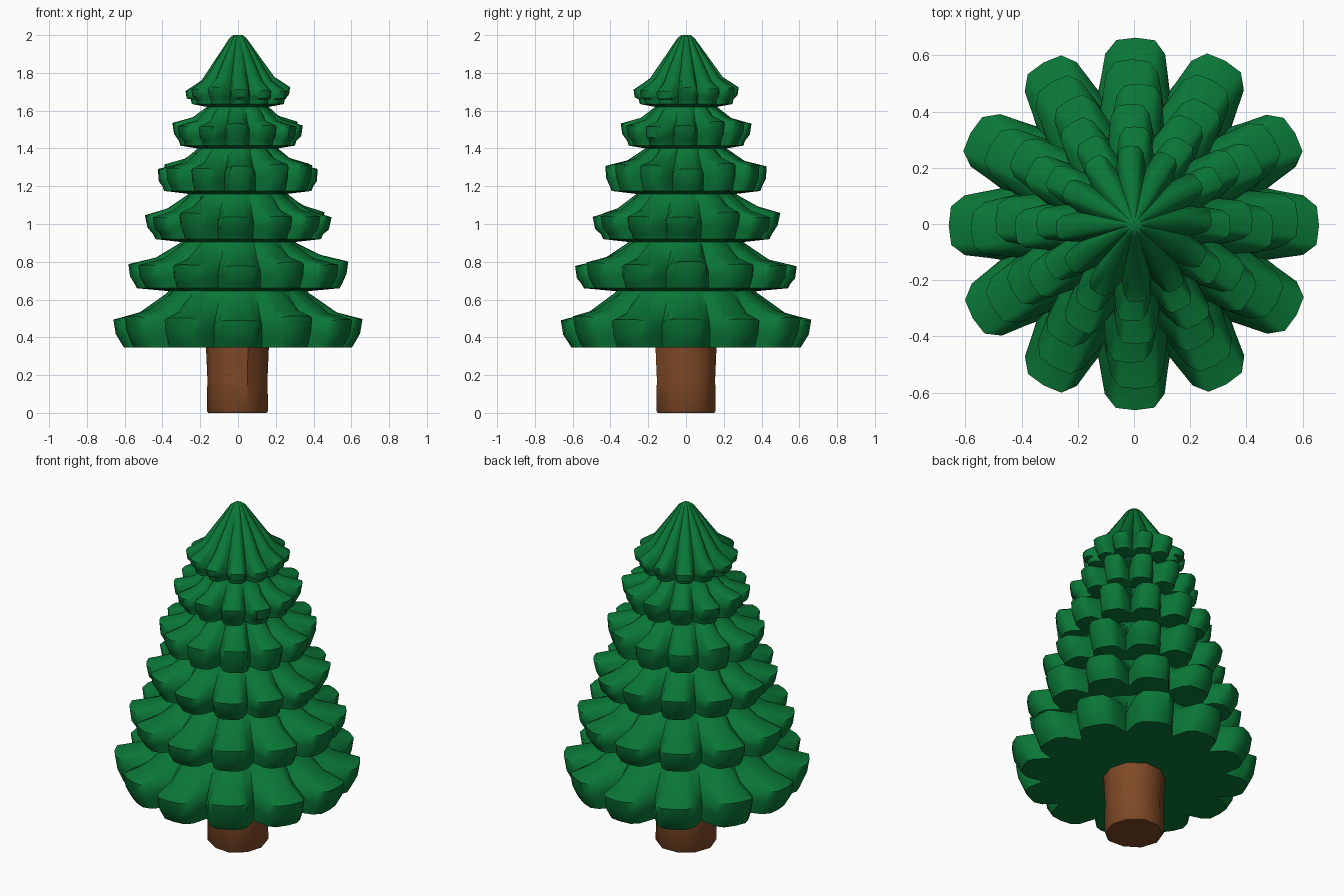
import bpy, bmesh, math, random

random.seed(4)
cube = bpy.data.objects.get("Cube")
if cube:
    bpy.data.objects.remove(cube, do_unlink=True)


def make_material(name, color):
    mat = bpy.data.materials.new(name)
    mat.use_nodes = True
    mat.diffuse_color = color
    bsdf = mat.node_tree.nodes["Principled BSDF"]
    bsdf.inputs["Base Color"].default_value = color
    bsdf.inputs["Roughness"].default_value = 0.9
    return mat


green = make_material("pine green", (0.003, 0.185, 0.038, 1))
brown = make_material("bark brown", (0.21, 0.066, 0.019, 1))


def loft(name, rings, mat, angle):
    """Skin equal-length rings of points, bottom to top, and cap both ends."""
    bm = bmesh.new()
    loops = [[bm.verts.new(p) for p in ring] for ring in rings]
    n = len(loops[0])
    for low, high in zip(loops, loops[1:]):
        for i in range(n):
            j = (i + 1) % n
            bm.faces.new((low[i], low[j], high[j], high[i]))
    bm.faces.new(loops[0][::-1])
    bm.faces.new(loops[-1])
    bmesh.ops.triangulate(bm, faces=[f for f in bm.faces if len(f.verts) > 4])
    bmesh.ops.recalc_face_normals(bm, faces=bm.faces)
    mesh = bpy.data.meshes.new(name)
    bm.to_mesh(mesh)
    bm.free()
    obj = bpy.data.objects.new(name, mesh)
    bpy.context.collection.objects.link(obj)
    mesh.materials.append(mat)
    bpy.ops.object.select_all(action="DESELECT")
    obj.select_set(True)
    bpy.context.view_layer.objects.active = obj
    bpy.ops.object.shade_smooth_by_angle(angle=math.radians(angle))
    return obj


LOBES = 12
# One lobe across its width: angle offset in degrees, how far it reaches (0 valley, 1 tip)
LOBE = [(-15, 0.0), (-10, 0.72), (-6, 0.97), (0, 1.0), (6, 0.97), (10, 0.72)]


def branch_tier(name, profile, turn):
    """profile: (radius, z, valley radius factor, valley drop, lift) from underside to neck."""
    wobble = [(random.uniform(-1, 1), random.uniform(0.985, 1.0),
               random.uniform(-0.015, 0.015)) for _ in range(LOBES)]
    rings = []
    for radius, z, valley, drop, lift in profile:
        ring = []
        for k, (swing, reach, rise) in enumerate(wobble):
            for offset, tip in LOBE:
                a = math.radians(k * 360 / LOBES + turn + offset + swing * tip)
                r = radius * (valley + (1 - valley) * tip) * (1 + (reach - 1) * tip)
                h = z - drop * (1 - tip) + lift * rise * tip
                ring.append((r * math.cos(a), r * math.sin(a), h))
        rings.append(ring)
    return loft(name, rings, green, 45)


# Underside radius and height, rim radius and height, shoulder radius and height,
# neck radius and height, turn in degrees
TIERS = [
    (0.62, 0.345, 0.668, 0.50, 0.53, 0.535, 0.38, 0.635, 0),
    (0.55, 0.66, 0.588, 0.79, 0.44, 0.825, 0.31, 0.90, 1),
    (0.45, 0.92, 0.50, 1.05, 0.38, 1.085, 0.27, 1.155, -2),
    (0.40, 1.175, 0.428, 1.305, 0.31, 1.335, 0.215, 1.40, 2),
    (0.31, 1.415, 0.348, 1.53, 0.24, 1.56, 0.165, 1.62, -1),
    (0.25, 1.635, 0.28, 1.715, 0.195, 1.77, 0.045, 1.985, 3),
]
for i, (r0, z0, r1, z1, r2, z2, r3, z3, turn) in enumerate(TIERS):
    last = i == len(TIERS) - 1
    profile = []
    # Raised tiers sag inward to meet the neck below
    if i > 0:
        profile.append((TIERS[i - 1][6], z0 - 0.015, 1, 0, 0))
    profile += [
        (r0 * 0.985, z0, 0.8, 0, 0),
        (r0 * 1.01, z0 + 0.025, 0.78, 0, 0),
        (r0 * 0.4 + r1 * 0.6 + 0.006, (z0 + z1) / 2, 0.75, 0, 1),
        (r1, z1, 0.73, 0.035, 1),
        (r2, z2, 0.9 if last else 0.85, 0.02, 1),
        (r3, z3, 0.97, 0.005, 0),
    ]
    # Narrow stem up into the next tier, or a blunt tip on the last one
    profile.append((0.025, 2.0, 1, 0, 0) if last else (r3 * 0.9, z3 + 0.06, 1, 0, 0))
    branch_tier(f"branch_tier_{i + 1}", profile, turn)

# Trunk: slightly uneven ten-sided post with a bevelled foot
SIDES = 10
uneven = [random.uniform(0.97, 1.02) for _ in range(SIDES)]
trunk = [
    [(r * u * math.cos(math.tau * k / SIDES), r * u * math.sin(math.tau * k / SIDES), z)
     for k, u in enumerate(uneven)]
    for r, z in [(0.155, 0), (0.163, 0.01), (0.16, 0.18), (0.168, 0.36)]
]
loft("trunk", trunk, brown, 40)
